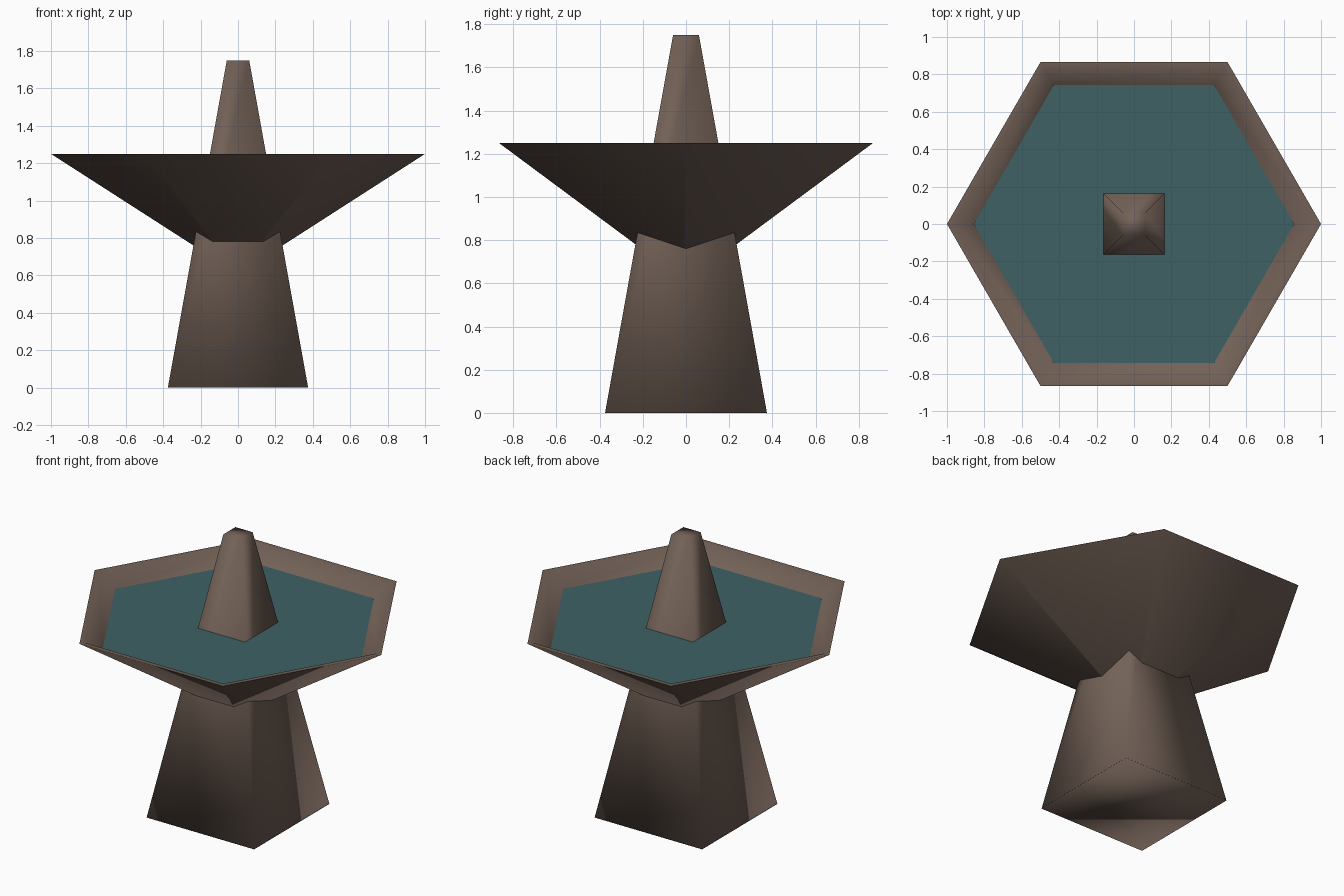
import bpy, bmesh, math

cube = bpy.data.objects.get("Cube")
if cube:
    bpy.data.objects.remove(cube, do_unlink=True)


def material(name, rgb):
    m = bpy.data.materials.new(name)
    m.use_nodes = True
    color = (*rgb, 1)
    m.diffuse_color = color
    m.node_tree.nodes["Principled BSDF"].inputs["Base Color"].default_value = color
    return m


stone = material("brown stone", (0.17, 0.12, 0.095))
teal = material("teal water", (0.05, 0.12, 0.128))


def lathe(name, profile, sides, turn, mat, smooth_angle=None):
    """Sweep (radius, height) points around z; cap whichever ends are open."""
    bm = bmesh.new()
    rings = []
    for r, z in profile:
        angles = [turn + math.tau * i / sides for i in range(sides)]
        rings.append([bm.verts.new((r * math.cos(a), r * math.sin(a), z)) for a in angles])
    for low, high in zip(rings, rings[1:]):
        for i in range(sides):
            j = (i + 1) % sides
            bm.faces.new((low[i], low[j], high[j], high[i]))
    if len(rings) > 1:
        bm.faces.new(rings[0][::-1])
    bm.faces.new(rings[-1])
    mesh = bpy.data.meshes.new(name)
    bm.to_mesh(mesh)
    bm.free()
    mesh.materials.append(mat)
    obj = bpy.data.objects.new(name, mesh)
    bpy.context.collection.objects.link(obj)
    if smooth_angle:
        bpy.ops.object.select_all(action="DESELECT")
        obj.select_set(True)
        bpy.context.view_layer.objects.active = obj
        bpy.ops.object.shade_smooth_by_angle(angle=math.radians(smooth_angle))
    return obj


CORNER = math.sqrt(2)
QUARTER = math.pi / 4

# Tapered square pillar running through the bowl
lathe("pillar", [(0.375 * CORNER, 0), (0.06 * CORNER, 1.75)], 4, QUARTER, stone, 180)

# Hexagonal bowl: outer cone, flat rim, inner slope
lathe("bowl", [(0.02, 0.62), (1, 1.25), (0.966, 1.25), (0.857, 1.168), (0.1, 0.69)],
      6, 0, stone, 60)

# Water filling the bowl
lathe("bowl_water", [(0.857, 1.17)], 6, 0, teal)

# Thin water sheet just above the pillar's foot
lathe("base_water", [(0.375 * CORNER, 0.004)], 4, QUARTER, teal)
